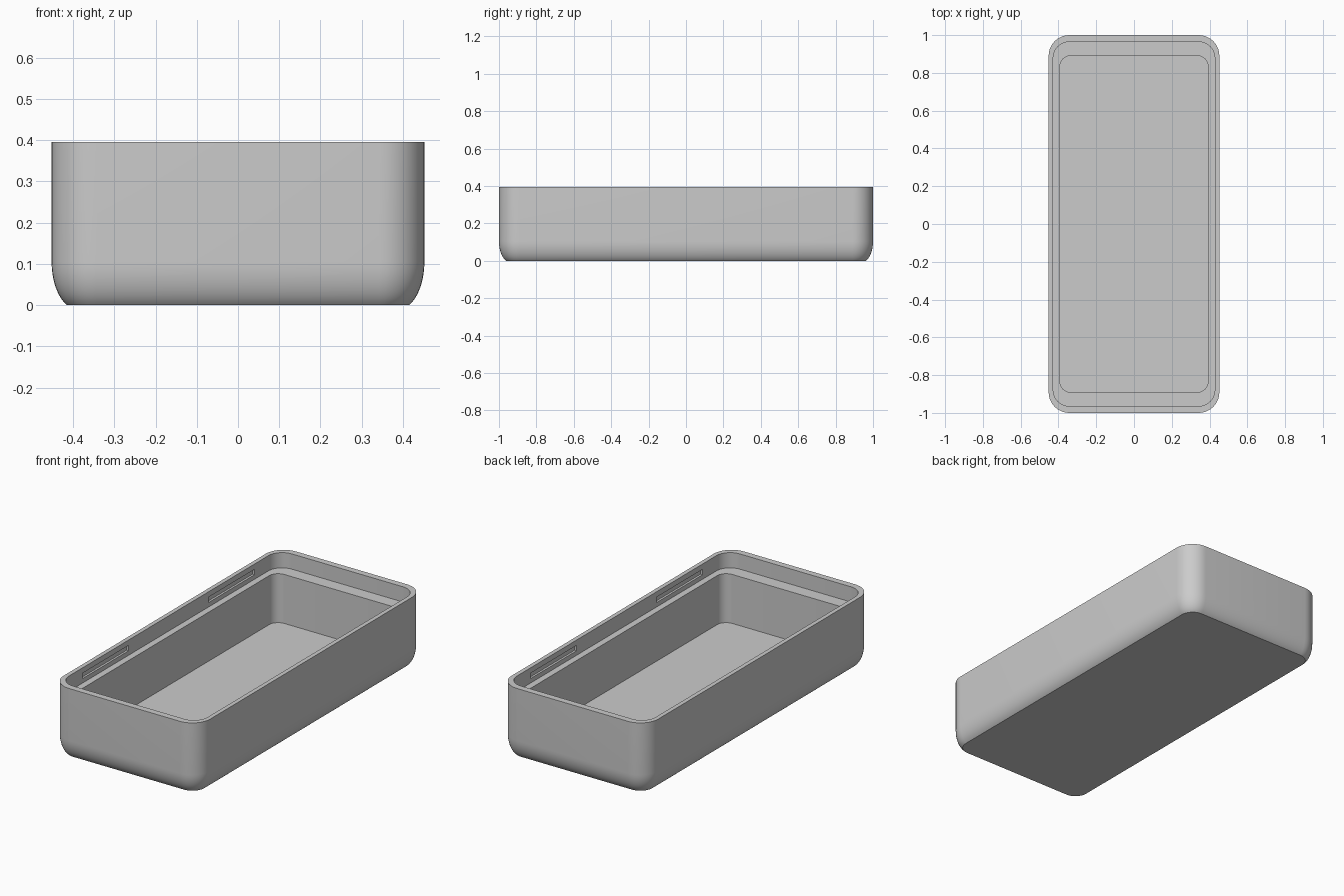
import bpy, bmesh
from math import sin, cos, pi, radians
from mathutils import Matrix

if "Cube" in bpy.data.objects:
    bpy.data.objects.remove(bpy.data.objects["Cube"])

HALF_X, HALF_Y, HEIGHT = 0.452, 1.0, 0.395
CORNER = 0.11
LEDGE_Z, FLOOR_Z = 0.31, 0.037
BULGE_Z, INSET, ARC = 0.105, 0.037, radians(65)
ARC_STEPS, CORNER_STEPS = 9, 10

grey = bpy.data.materials.new("plain_grey")
grey.use_nodes = True
colour = (0.6, 0.6, 0.6, 1)
grey.diffuse_color = colour
grey.node_tree.nodes["Principled BSDF"].inputs["Base Color"].default_value = colour


def ring(bm, hx, hy, r, z):
    """Rounded rectangle outline at height z."""
    verts = []
    for k, (sx, sy) in enumerate([(1, 1), (-1, 1), (-1, -1), (1, -1)]):
        for i in range(CORNER_STEPS + 1):
            a = (k + i / CORNER_STEPS) * pi / 2
            verts.append(bm.verts.new((sx * (hx - r) + r * cos(a),
                                       sy * (hy - r) + r * sin(a), z)))
    return verts


# Tray shell: outside from the bottom up, then over the rim and down to the floor
bm = bmesh.new()
rings = []
for i in range(ARC_STEPS, -1, -1):
    t = ARC * i / ARC_STEPS
    d = INSET * (1 - cos(t)) / (1 - cos(ARC))
    z = BULGE_Z * (1 - sin(t) / sin(ARC))
    rings.append(ring(bm, HALF_X - d, HALF_Y - d, CORNER - d, z))
rings.append(ring(bm, HALF_X, HALF_Y, CORNER, HEIGHT))
for z in (HEIGHT, LEDGE_Z):
    rings.append(ring(bm, 0.428, 0.964, 0.085, z))
for z in (LEDGE_Z, FLOOR_Z):
    rings.append(ring(bm, 0.392, 0.89, 0.055, z))
for low, high in zip(rings, rings[1:]):
    for i in range(len(low)):
        j = (i + 1) % len(low)
        bm.faces.new((low[i], low[j], high[j], high[i]))
bm.faces.new(rings[0][::-1])
bm.faces.new(rings[-1])
bmesh.ops.recalc_face_normals(bm, faces=bm.faces)
mesh = bpy.data.meshes.new("tray")
bm.to_mesh(mesh)
bm.free()
tray = bpy.data.objects.new("tray", mesh)
bpy.context.collection.objects.link(tray)
mesh.materials.append(grey)

# Snap slots cut into the inside of both long walls
bm = bmesh.new()
for sx in (-1, 1):
    for sy in (-1, 1):
        place = Matrix.Translation((sx * 0.427, sy * 0.555, 0.35))
        bmesh.ops.create_cube(bm, size=1, matrix=place @ Matrix.Diagonal((0.026, 0.405, 0.03, 1)))
cut_mesh = bpy.data.meshes.new("slot_cutter")
bm.to_mesh(cut_mesh)
bm.free()
cut_mesh.materials.append(grey)
cutter = bpy.data.objects.new("slot_cutter", cut_mesh)
cutter.hide_render = True
bpy.context.collection.objects.link(cutter)

mod = tray.modifiers.new("slots", "BOOLEAN")
mod.operation = "DIFFERENCE"
mod.solver = "EXACT"
mod.object = cutter
bpy.ops.object.select_all(action="DESELECT")
tray.select_set(True)
bpy.context.view_layer.objects.active = tray
bpy.ops.object.modifier_apply(modifier=mod.name)
bpy.data.objects.remove(cutter)

# Smooth corners with crisp rims
bpy.ops.object.shade_smooth_by_angle(angle=radians(25))
